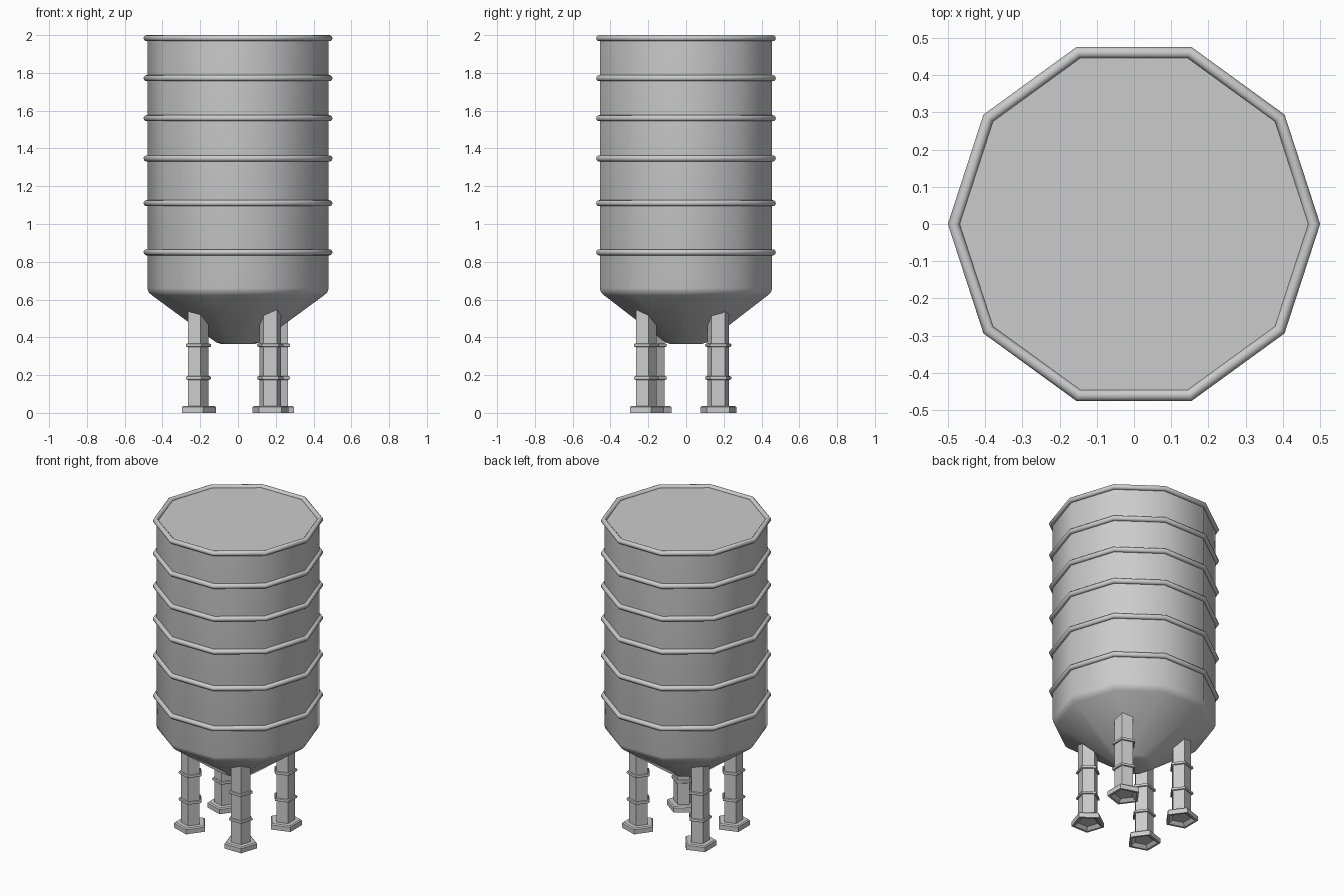
import bpy, bmesh, math
from mathutils import Vector

if "Cube" in bpy.data.objects:
    bpy.data.objects.remove(bpy.data.objects["Cube"])

grey = bpy.data.materials.new("galvanised grey")
grey.use_nodes = True
grey.diffuse_color = (0.6, 0.6, 0.6, 1)
grey.node_tree.nodes["Principled BSDF"].inputs["Base Color"].default_value = (0.6, 0.6, 0.6, 1)


def lathe(name, profile, sides, start=0.0, centre=(0, 0), closed=False):
    """Sweep a (radius, height) profile round a polygon; open ends are capped."""
    bm = bmesh.new()
    rings = []
    for r, z in profile:
        angles = [start + math.tau * i / sides for i in range(sides)]
        rings.append([bm.verts.new((r * math.cos(a), r * math.sin(a), z)) for a in angles])
    pairs = list(zip(rings, rings[1:]))
    if closed:
        pairs.append((rings[-1], rings[0]))
    else:
        bm.faces.new(rings[0])
        bm.faces.new(rings[-1])
    for low, high in pairs:
        for i in range(sides):
            j = (i + 1) % sides
            bm.faces.new((low[i], low[j], high[j], high[i]))
    bmesh.ops.recalc_face_normals(bm, faces=bm.faces)
    mesh = bpy.data.meshes.new(name)
    bm.to_mesh(mesh)
    bm.free()
    mesh.materials.append(grey)
    obj = bpy.data.objects.new(name, mesh)
    obj.location = Vector((*centre, 0))
    bpy.context.collection.objects.link(obj)
    bpy.ops.object.select_all(action="DESELECT")
    obj.select_set(True)
    bpy.context.view_layer.objects.active = obj
    bpy.ops.object.shade_smooth_by_angle(angle=math.radians(40))
    return obj


def hoop(name, radius, thick, z, sides, steps, **place):
    """A faceted band with a round section."""
    section = [(radius + thick * math.cos(math.tau * k / steps),
                z + thick * math.sin(math.tau * k / steps)) for k in range(steps)]
    return lathe(name, section, sides, closed=True, **place)


# Tank with a hopper bottom
lathe("tank_body", [(0.09, 0.365), (0.115, 0.373), (0.455, 0.622), (0.473, 0.638),
                    (0.48, 0.66), (0.48, 1.985)], 10)

# Bands round the tank
for n, z in enumerate((0.85, 1.11, 1.347, 1.56, 1.772, 1.984)):
    hoop(f"tank_band_{n + 1}", 0.484, 0.016, z, 10, 12)

# Five-sided legs: centre and the direction of one corner
legs = {"front_right_leg": ((-0.216, -0.171), 0.0),
        "front_left_leg": ((0.171, -0.216), math.pi / 2),
        "back_left_leg": ((0.216, 0.171), math.pi),
        "back_right_leg": ((-0.216, 0.171), 0.0)}
for name, (centre, start) in legs.items():
    place = dict(start=start, centre=centre)
    lathe(name, [(0.06, 0.02), (0.06, 0.56)], 5, **place)
    for n, z in enumerate((0.185, 0.358)):
        hoop(f"{name}_band_{n + 1}", 0.064, 0.01, z, 5, 8, **place)
    # Foot, hollow underneath
    lathe(f"{name}_foot", [(0.06, 0.018), (0.085, 0.0), (0.1, 0.0), (0.1, 0.03),
                           (0.092, 0.037), (0.055, 0.037)], 5, **place)
